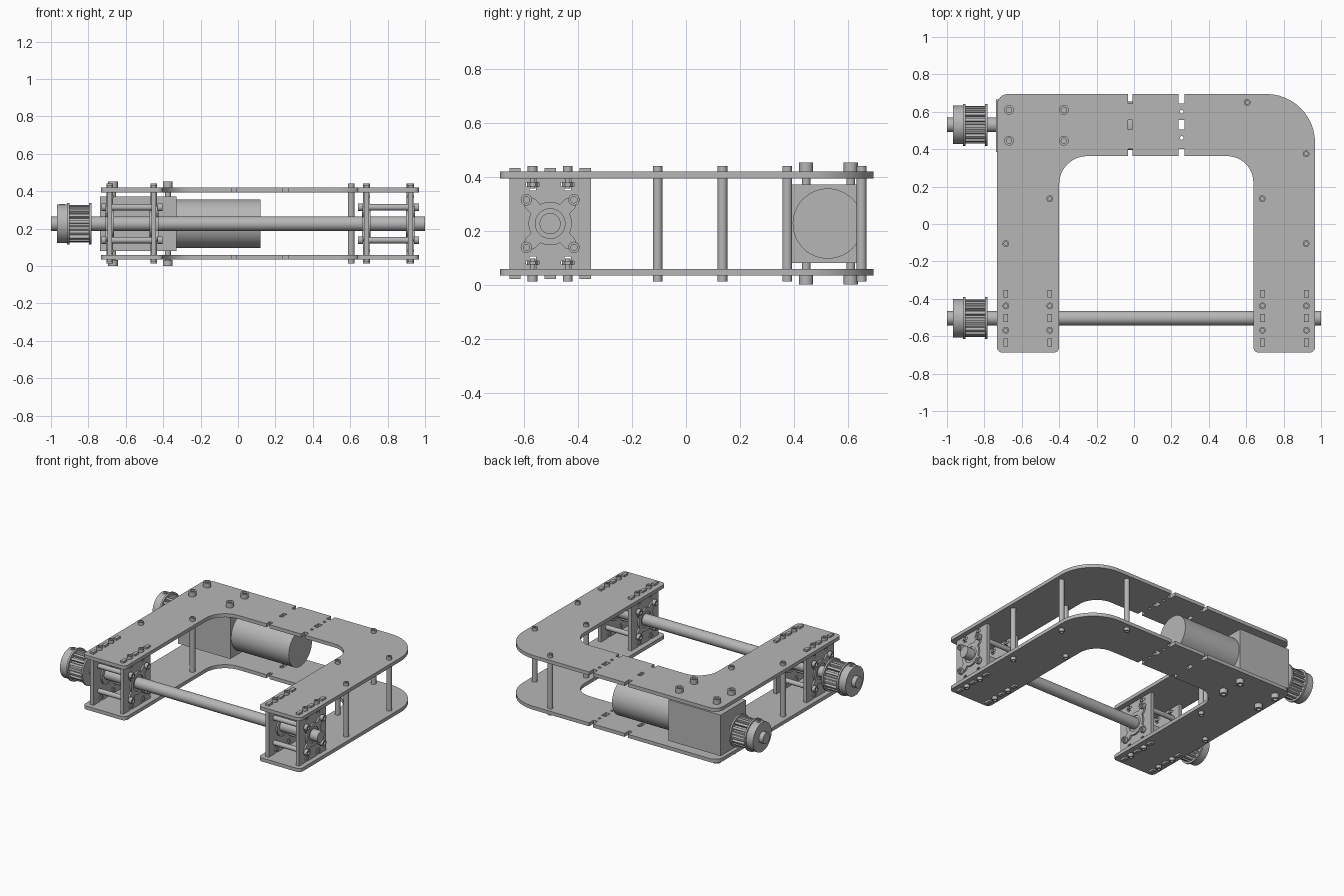
import bpy, bmesh
from math import sin, cos, pi, tan, radians
from mathutils import Matrix, Vector

old = bpy.data.objects.get("Cube")
if old:
    bpy.data.objects.remove(old)

GREY = bpy.data.materials.new("machined grey")
GREY.use_nodes = True
GREY.diffuse_color = (0.47, 0.47, 0.47, 1)
GREY.node_tree.nodes["Principled BSDF"].inputs["Base Color"].default_value = GREY.diffuse_color

MID = 0.226          # height of the symmetry plane
AXLE_Y = -0.503
MOTOR_Y = 0.525
FACE_X = Matrix(((0, 0, 1, 0), (1, 0, 0, 0), (0, 1, 0, 0), (0, 0, 0, 1)))
parts = []


def finish(name, bm):
    bmesh.ops.recalc_face_normals(bm, faces=bm.faces)
    me = bpy.data.meshes.new(name)
    bm.to_mesh(me)
    bm.free()
    me.materials.append(GREY)
    ob = bpy.data.objects.new(name, me)
    bpy.context.collection.objects.link(ob)
    parts.append(ob)
    return ob


def box(name, lo, hi):
    lo, hi = Vector(lo), Vector(hi)
    bm = bmesh.new()
    bmesh.ops.create_cube(bm, size=1, matrix=Matrix.Translation((lo + hi) / 2)
                          @ Matrix.Diagonal((*(hi - lo), 1)))
    return finish(name, bm)


def rod(name, axis, a, b, u, v, r, socket=False, seg=24):
    """Cylinder from a to b along X (u=y, v=z) or Z (u=x, v=y)."""
    bm = bmesh.new()
    bmesh.ops.create_cone(bm, cap_ends=True, segments=seg, radius1=r, radius2=r, depth=abs(b - a))
    if socket:
        for cap in [f for f in bm.faces if len(f.verts) == seg]:
            inward = cap.normal * -r * 0.7
            bmesh.ops.inset_region(bm, faces=[cap], thickness=r * 0.45)
            inner = bmesh.ops.extrude_discrete_faces(bm, faces=[cap])["faces"][0]
            bmesh.ops.translate(bm, verts=inner.verts, vec=inward)
    mid = (a + b) / 2
    m = Matrix.Translation((mid, u, v)) @ FACE_X if axis == "X" else Matrix.Translation((u, v, mid))
    bmesh.ops.transform(bm, verts=bm.verts, matrix=m)
    return finish(name, bm)


def extruded(name, loops, depth, matrix):
    """Flat outline with holes, thickened about its own plane."""
    cu = bpy.data.curves.new(name + " outline", "CURVE")
    cu.dimensions, cu.fill_mode, cu.extrude = "2D", "BOTH", depth / 2
    for loop in loops:
        sp = cu.splines.new("POLY")
        sp.points.add(len(loop) - 1)
        for p, (x, y) in zip(sp.points, loop):
            p.co = (x, y, 0, 1)
        sp.use_cyclic_u = True
    ob = bpy.data.objects.new(name + " outline", cu)
    bpy.context.collection.objects.link(ob)
    me = bpy.data.meshes.new_from_object(ob.evaluated_get(bpy.context.evaluated_depsgraph_get()))
    bm = bmesh.new()
    bm.from_mesh(me)
    bpy.data.objects.remove(ob)
    bpy.data.curves.remove(cu)
    bpy.data.meshes.remove(me)
    bmesh.ops.remove_doubles(bm, verts=bm.verts, dist=1e-5)
    bmesh.ops.transform(bm, verts=bm.verts, matrix=matrix)
    return finish(name, bm)


def circle(x, y, r, n=32):
    return [(x + r * cos(2 * pi * i / n), y + r * sin(2 * pi * i / n)) for i in range(n)]


def rect(x, y, w, h):
    return [(x - w, y - h), (x + w, y - h), (x + w, y + h), (x - w, y + h)]


def rounded(corners, n=12):
    """Polygon from (x, y, radius) corners."""
    out = []
    for i, (x, y, r) in enumerate(corners):
        p = Vector((x, y))
        if not r:
            out.append((x, y))
            continue
        d0 = (Vector(corners[i - 1][:2]) - p).normalized()
        d1 = (Vector(corners[(i + 1) % len(corners)][:2]) - p).normalized()
        c = p + (d0 + d1) * r      # all rounded corners are square
        for k in range(n + 1):
            t = k / n * pi / 2
            out.append(tuple(c - d1 * r * cos(t) - d0 * r * sin(t)))
    return out


# U-shaped frame plates with edge notches and slots
def notch(x, w, edge, inner):
    return [(x - w, edge, 0), (x - w, inner, 0), (x + w, inner, 0), (x + w, edge, 0)]


NOTCHES = ((-0.02, 0.013), (0.255, 0.016))
outer = [p for x, w in NOTCHES for p in notch(x, w, 0.695, 0.645)]
inner = [p for x, w in NOTCHES for p in notch(x, w, 0.363, 0.402)][::-1]
outline = ([(-0.733, -0.688, 0.03), (-0.733, 0.695, 0.06)] + outer
           + [(0.968, 0.695, 0.26), (0.968, -0.688, 0.03), (0.638, -0.688, 0.03), (0.638, 0.363, 0.14)]
           + inner + [(-0.4, 0.363, 0.15), (-0.4, -0.688, 0.03)])
holes = [rect(x, 0.53, w, 0.026) for x, w in NOTCHES]
holes += [circle(0.255, y, 0.01, 12) for y in (0.6, 0.46)]
for name, s in (("lower_frame_plate", -1), ("upper_frame_plate", 1)):
    extruded(name, [rounded(outline)] + holes, 0.025, Matrix.Translation((0, 0, MID + s * 0.18)))

# Frame standoffs
for x, y in ((-0.685, -0.105), (-0.45, 0.135), (0.685, 0.135), (0.92, -0.105), (0.92, 0.375), (0.605, 0.65)):
    rod("frame_standoff", "Z", MID - 0.214, MID + 0.214, x, y, 0.018, True)

# Bearing plate outline: three tabs and two T-slots per edge
SLOT = [(0.012, 0.168), (0.012, 0.152), (0.024, 0.152), (0.024, 0.138), (0.012, 0.138), (0.012, 0.122)]
half = []
for c in (0.13, 0, -0.13):
    half += [(c + 0.021, 0.168), (c + 0.021, 0.206), (c - 0.021, 0.206), (c - 0.021, 0.168)]
    if c > -0.1:
        s = c - 0.065
        half += [(s + u, v) for u, v in SLOT] + [(s - u, v) for u, v in reversed(SLOT)]
bearing_plate = half + [(-u, -v) for u, v in half]

# Four-armed bearing flange outline
flange = []
for i in range(4):
    a = radians(45 + 90 * i)
    for k in range(9):
        t = a - pi / 2 + pi * k / 8
        flange.append((0.1 * cos(a) + 0.025 * cos(t), 0.1 * sin(a) + 0.025 * sin(t)))
    flange += [(0.08 * cos(a + radians(d)), 0.08 * sin(a + radians(d))) for d in range(18, 73, 6)]

BOLT = 0.088
for x0, x1 in ((-0.685, -0.45), (0.687, 0.922)):
    for x, side in ((x0, -1), (x1, 1)):
        at = Matrix.Translation((x, AXLE_Y, MID)) @ FACE_X
        out = Matrix.Translation((x + side * 0.018, AXLE_Y, MID)) @ FACE_X
        extruded("bearing_plate", [bearing_plate, circle(0, 0, 0.068)], 0.025, at)
        extruded("bearing_flange", [flange, circle(0, 0, 0.055)], 0.012, out)
        extruded("bearing_outer_ring", [circle(0, 0, 0.07), circle(0, 0, 0.055)], 0.045, at)
        extruded("bearing_inner_ring", [circle(0, 0, 0.055), circle(0, 0, 0.038)], 0.036, at)
        for dy in (-0.065, 0.065):
            for s in (-1, 1):
                y = AXLE_Y + dy
                rod("tab_bolt", "Z", MID + s * 0.13, MID + s * 0.2, x, y, 0.01)
                rod("tab_bolt_head", "Z", MID + s * 0.19, MID + s * 0.214, x, y, 0.018, True)
                rod("tab_nut", "Z", MID + s * 0.138, MID + s * 0.152, x, y, 0.021, seg=6)
        for dy in (-BOLT, BOLT):
            for dz in (-BOLT, BOLT):
                rod("spacer_bolt_head", "X", x + side * 0.02, x + side * 0.045,
                    AXLE_Y + dy, MID + dz, 0.021, True)
    for dy in (-BOLT, BOLT):
        for dz in (-BOLT, BOLT):
            rod("bearing_spacer", "X", x0, x1, AXLE_Y + dy, MID + dz, 0.017)

# Drive axle
rod("drive_axle", "X", -1, 1, AXLE_Y, MID, 0.039, seg=32)

# Motor, gearbox and mounting bolts
box("gearbox", (-0.737, MOTOR_Y - 0.14, MID - 0.145), (-0.33, MOTOR_Y + 0.14, MID + 0.145))
rod("motor_body", "X", -0.33, 0.12, MOTOR_Y, MID, 0.13, seg=48)
rod("motor_shaft", "X", -1, -0.7, MOTOR_Y + 0.005, MID, 0.039, seg=32)
for x in (-0.668, -0.375):
    for y in (0.445, 0.61):
        for s in (-1, 1):
            rod("gearbox_bolt", "Z", MID + s * 0.14, MID + s * 0.2, x, y, 0.016)
            rod("gearbox_bolt_head", "Z", MID + s * 0.193, MID + s * 0.226, x, y, 0.026, True)

# Toothed belt pulleys
TEETH = 18
gear = []
for i in range(TEETH):
    for f, r in ((0, 0.082), (0.35, 0.082), (0.45, 0.1), (0.9, 0.1)):
        a = 2 * pi * (i + f) / TEETH
        gear.append((r * cos(a), r * sin(a)))
for y in (AXLE_Y, MOTOR_Y + 0.005):
    rod("pulley_hub", "X", -0.968, -0.91, y, MID, 0.103, seg=40)
    extruded("pulley_teeth", [gear], 0.125, Matrix.Translation((-0.85, y, MID)) @ FACE_X)
    for x in (-0.908, -0.79):
        rod("pulley_rim", "X", x - 0.006, x + 0.006, y, MID, 0.112, seg=40)
    rod("pulley_set_screw", "Z", MID + 0.09, MID + 0.106, -0.94, y, 0.014, True, 12)

# Smooth the round surfaces, keep edges sharp
bpy.ops.object.select_all(action="DESELECT")
for ob in parts:
    ob.select_set(True)
bpy.context.view_layer.objects.active = parts[0]
bpy.ops.object.shade_smooth_by_angle(angle=radians(30))
